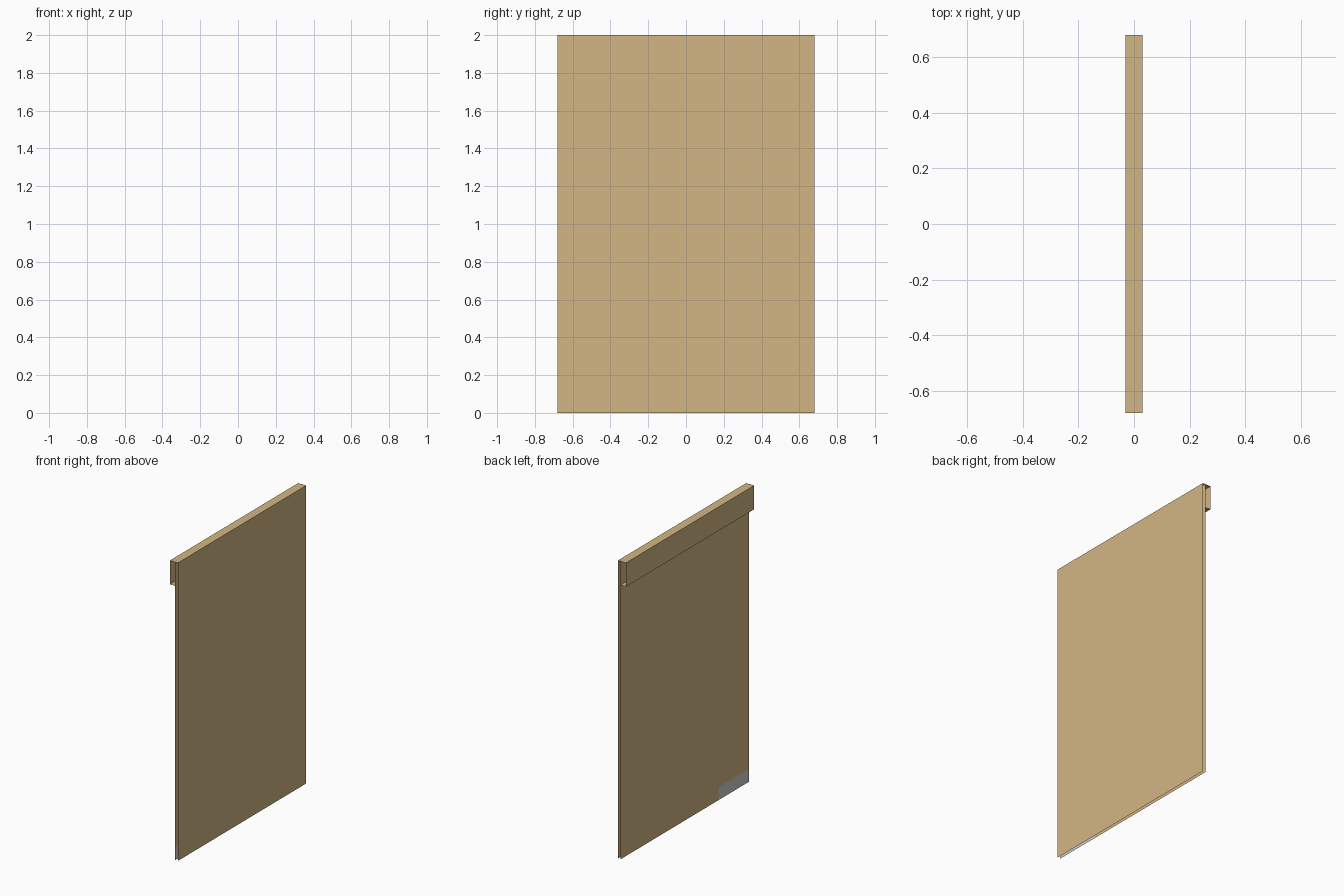
import bpy

if "Cube" in bpy.data.objects:
    bpy.data.objects.remove(bpy.data.objects["Cube"])

HALF = 0.68                       # half length along y
X_FRONT, X_BACK, X_BOX = 0.03, 0.01, -0.03
Z_BOX, Z_TAG = 1.84, 0.085
Y_TAG = -0.36


def material(name, color):
    m = bpy.data.materials.new(name)
    m.diffuse_color = color
    m.use_nodes = True
    m.node_tree.nodes["Principled BSDF"].inputs["Base Color"].default_value = m.diffuse_color
    return m


tan = material("tan_board", (0.65, 0.47, 0.23, 1))
grey = material("grey_patch", (0.6, 0.6, 0.6, 1))


def sheet(name, profile, mat, y0=-HALF, y1=HALF):
    """Sweep an open (x, z) profile along y as a thin single-sided sheet."""
    n = len(profile)
    verts = [(x, y, z) for y in (y0, y1) for x, z in profile]
    faces = [(i, i + 1, n + i + 1, n + i) for i in range(n - 1)]
    me = bpy.data.meshes.new(name)
    me.from_pydata(verts, [], faces)
    me.materials.append(mat)
    ob = bpy.data.objects.new(name, me)
    bpy.context.collection.objects.link(ob)
    return ob


# Front sheet, folding over the top into the box rail behind
sheet("front_sheet_and_rail",
      [(X_FRONT, 0), (X_FRONT, 2), (X_BOX, 2), (X_BOX, Z_BOX), (X_BACK, Z_BOX)], tan)

# Back sheet, with one grey corner at the bottom
sheet("back_sheet", [(X_BACK, 2), (X_BACK, Z_TAG)], tan)
sheet("back_sheet_foot", [(X_BACK, Z_TAG), (X_BACK, 0)], tan, y0=Y_TAG)
sheet("grey_corner", [(X_BACK, Z_TAG), (X_BACK, 0)], grey, y1=Y_TAG)
